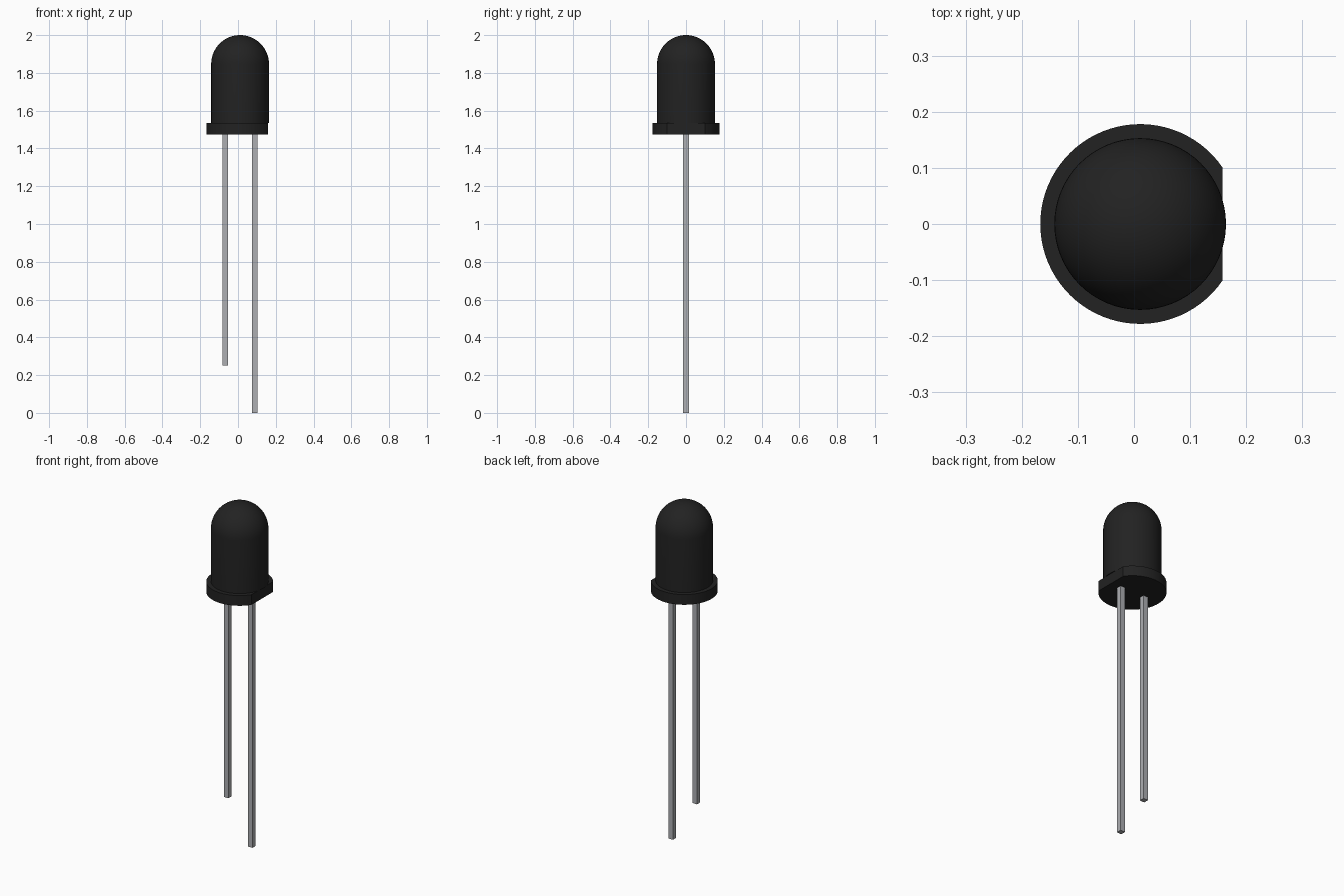
import bpy, bmesh, math

cube = bpy.data.objects.get("Cube")
if cube:
    bpy.data.objects.remove(cube, do_unlink=True)

CX = 0.011            # axis of the round body
DOME_R, RIM_R = 0.153, 0.178
RIM_Z, RIM_TOP, TOP = 1.475, 1.535, 2.0
FLAT_X = 0.158        # flat side of the rim
LEAD_W, PITCH = 0.03, 0.156
SEGMENTS = 64


def material(name, colour):
    mat = bpy.data.materials.new(name)
    mat.use_nodes = True
    mat.diffuse_color = colour
    mat.node_tree.nodes["Principled BSDF"].inputs["Base Color"].default_value = colour
    return mat


def add_object(name, bm, mat, smooth=False):
    bmesh.ops.recalc_face_normals(bm, faces=bm.faces)
    mesh = bpy.data.meshes.new(name)
    bm.to_mesh(mesh)
    bm.free()
    mesh.materials.append(mat)
    obj = bpy.data.objects.new(name, mesh)
    bpy.context.collection.objects.link(obj)
    if smooth:
        bpy.ops.object.select_all(action="DESELECT")
        obj.select_set(True)
        bpy.context.view_layer.objects.active = obj
        bpy.ops.object.shade_smooth_by_angle(angle=math.radians(35))
    return obj


black = material("black plastic", (0.016, 0.016, 0.016, 1))
metal = material("grey metal", (0.42, 0.43, 0.45, 1))

# Domed body: a bullet profile spun around its axis
bm = bmesh.new()
centre_z = TOP - DOME_R
steps = 16
profile = [(0, RIM_TOP), (DOME_R, RIM_TOP)]
profile += [(DOME_R * math.cos(i / steps * math.pi / 2),
             centre_z + DOME_R * math.sin(i / steps * math.pi / 2))
            for i in range(steps + 1)]
verts = [bm.verts.new((CX + r, 0, z)) for r, z in profile]
edges = [bm.edges.new(pair) for pair in zip(verts, verts[1:])]
bmesh.ops.spin(bm, geom=verts + edges, cent=(CX, 0, 0), axis=(0, 0, 1),
               angle=math.tau, steps=SEGMENTS)
bmesh.ops.remove_doubles(bm, verts=bm.verts, dist=0.0001)
add_object("domed_body", bm, black, smooth=True)

# Rim: a disc with one side cut flat
bm = bmesh.new()
half_angle = math.acos((FLAT_X - CX) / RIM_R)
sweep = math.tau - 2 * half_angle
outline = []
for i in range(SEGMENTS + 1):
    a = half_angle + sweep * i / SEGMENTS
    outline.append(bm.verts.new((CX + RIM_R * math.cos(a), RIM_R * math.sin(a), RIM_Z)))
base = bm.faces.new(outline)
raised = bmesh.ops.extrude_face_region(bm, geom=[base], use_keep_orig=True)
bmesh.ops.translate(bm, vec=(0, 0, RIM_TOP - RIM_Z),
                    verts=[v for v in raised["geom"] if isinstance(v, bmesh.types.BMVert)])
add_object("flat_sided_rim", bm, black, smooth=True)

# Square wire leads, one shorter than the other
for name, side, bottom in (("short_lead", -1, 0.25), ("long_lead", 1, 0.0)):
    bm = bmesh.new()
    bmesh.ops.create_cube(bm, size=1)
    bmesh.ops.scale(bm, vec=(LEAD_W, LEAD_W, RIM_Z - bottom), verts=bm.verts)
    bmesh.ops.translate(bm, vec=(CX + side * PITCH / 2, 0, (RIM_Z + bottom) / 2),
                        verts=bm.verts)
    add_object(name, bm, metal)
